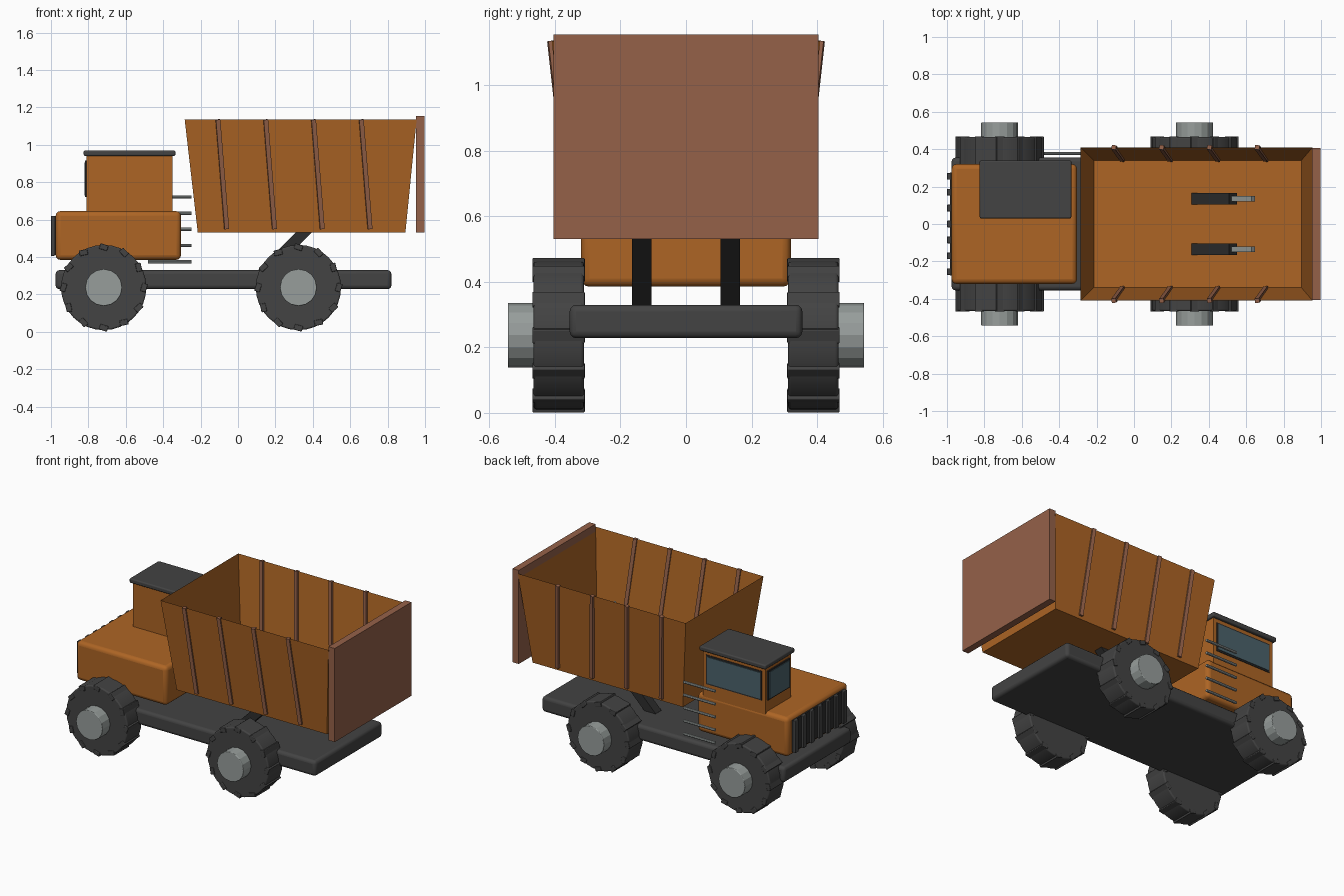
import bpy, bmesh, math
from mathutils import Vector, Matrix

cube = bpy.data.objects.get("Cube")
if cube:
    bpy.data.objects.remove(cube, do_unlink=True)


def material(name, r, g, b):
    m = bpy.data.materials.new(name)
    m.use_nodes = True
    m.diffuse_color = (r, g, b, 1)
    m.node_tree.nodes["Principled BSDF"].inputs["Base Color"].default_value = (r, g, b, 1)
    return m


ORANGE = material("orange paint", 0.42, 0.13, 0.018)
BROWN = material("brown rust", 0.30, 0.12, 0.066)
DARK = material("dark grey", 0.056, 0.056, 0.056)
BLACK = material("black", 0.026, 0.026, 0.026)
STEEL = material("steel grey", 0.31, 0.34, 0.33)
GLASS = material("window glass", 0.07, 0.125, 0.15)


def finish(name, bm, mat, bevel=0):
    bmesh.ops.recalc_face_normals(bm, faces=bm.faces)
    me = bpy.data.meshes.new(name)
    bm.to_mesh(me)
    bm.free()
    me.materials.append(mat)
    ob = bpy.data.objects.new(name, me)
    bpy.context.collection.objects.link(ob)
    if bevel:
        mod = ob.modifiers.new("bevel", "BEVEL")
        mod.width = bevel
        mod.segments = 3
    return ob


def box(name, xs, ys, zs, mat, bevel=0):
    """Box from its ranges along each axis."""
    lo, hi = Vector((xs[0], ys[0], zs[0])), Vector((xs[1], ys[1], zs[1]))
    bm = bmesh.new()
    mat4 = Matrix.Translation((lo + hi) / 2) @ Matrix.Diagonal((*(hi - lo), 1))
    bmesh.ops.create_cube(bm, size=1, matrix=mat4)
    return finish(name, bm, mat, bevel)


def rod(name, a, b, radius, sides, mat, bevel=0, turn=0):
    """Prism with the given number of sides from point a to point b."""
    a, b = Vector(a), Vector(b)
    rot = (b - a).to_track_quat("Z", "Y").to_matrix().to_4x4()
    bm = bmesh.new()
    bmesh.ops.create_cone(bm, cap_ends=True, segments=sides, radius1=radius, radius2=radius,
                          depth=(b - a).length,
                          matrix=Matrix.Translation((a + b) / 2) @ rot @ Matrix.Rotation(turn, 4, "Z"))
    return finish(name, bm, mat, bevel)


# Chassis and engine body
box("chassis", (-0.975, 0.82), (-0.355, 0.355), (0.228, 0.33), DARK, 0.02)
box("engine_body", (-0.975, -0.305), (-0.32, 0.32), (0.385, 0.645), ORANGE, 0.025)

# Offset driver cabin with roof and windows
box("cabin", (-0.81, -0.35), (0.05, 0.32), (0.63, 0.945), ORANGE)
box("cabin_roof", (-0.825, -0.335), (0.03, 0.34), (0.94, 0.97), DARK, 0.008)
box("windscreen_frame", (-0.818, -0.81), (0.07, 0.30), (0.72, 0.915), BLACK)
box("windscreen", (-0.822, -0.814), (0.08, 0.29), (0.73, 0.905), GLASS)
box("side_window_frame", (-0.785, -0.375), (0.32, 0.324), (0.72, 0.915), BLACK)
box("side_window", (-0.775, -0.385), (0.32, 0.328), (0.73, 0.905), GLASS)

# Radiator grille
box("grille_panel", (-0.985, -0.97), (-0.275, 0.275), (0.41, 0.62), BLACK)
for i in range(7):
    y = (i - 3) * 0.085
    box(f"grille_bar_{i + 1}", (-1.0, -0.98), (y - 0.018, y + 0.018), (0.405, 0.62), DARK, 0.004)

# Steps beside the cabin
for i in range(5):
    z = 0.375 + i * 0.0865
    rod(f"step_{i + 1}", (-0.48, 0.377, z), (-0.248, 0.377, z), 0.009, 8, STEEL)

# Open dump bed: a tapered shell without a lid
bm = bmesh.new()
bmesh.ops.create_cube(bm, size=2)
for v in bm.verts:
    up = v.co.z > 0
    hx, hy, mid, z = (0.62, 0.41, 0.335, 1.135) if up else (0.555, 0.34, 0.34, 0.53)
    v.co = (mid + v.co.x * hx, v.co.y * hy, z)
top = [f for f in bm.faces if f.calc_center_median().z > 1.1]
bmesh.ops.delete(bm, geom=top, context="FACES_ONLY")
finish("dump_bed", bm, ORANGE)

box("tailgate", (0.952, 0.998), (-0.405, 0.405), (0.53, 1.155), BROWN)

# Slanted ribs along both bed walls
for side, label in ((-1, "front"), (1, "back")):
    for i in range(4):
        x = -0.108 + i * 0.2555
        rod(f"bed_rib_{label}_{i + 1}", (x + 0.047, side * 0.345, 0.55), (x, side * 0.41, 1.135),
            0.017, 4, BROWN)

# Hydraulic rams, passing through the bed floor
    y = side * 0.135
    rod(f"ram_cylinder_{label}", (0.13, y, 0.31), (0.53, y, 0.71), 0.043, 4, BLACK, turn=math.pi / 4)
    rod(f"ram_piston_{label}", (0.52, y, 0.70), (0.638, y, 0.818), 0.02, 4, STEEL, turn=math.pi / 4)

# Wheels: tyre, lugs and protruding hub
R = 0.237


def wheel(name, x, side):
    rod(name + "_tyre", (x, side * 0.312, R), (x, side * 0.465, R), 0.228, 32, DARK, 0.008)
    rod(name + "_hub", (x, side * 0.33, R), (x, side * 0.544, R), 0.099, 16, STEEL, 0.004)
    bm = bmesh.new()
    for i in range(12):
        spin = Matrix.Rotation(i * math.tau / 12, 4, "Y")
        place = Matrix.Translation((0, side * 0.389, 0.216)) @ Matrix.Rotation(0.3, 4, "Y")
        bmesh.ops.create_cube(bm, size=1, matrix=Matrix.Translation((x, 0, R)) @ spin @ place
                              @ Matrix.Diagonal((0.045, 0.16, 0.03, 1)))
    finish(name + "_lugs", bm, DARK, 0.004)


for x, axle in ((-0.718, "cab"), (0.323, "bed")):
    for side, label in ((-1, "front"), (1, "back")):
        wheel(f"{axle}_wheel_{label}", x, side)

# Smooth the rounded parts, keeping hard edges
for ob in bpy.context.collection.objects:
    ob.select_set(ob.type == "MESH" and any(m.type == "BEVEL" for m in ob.modifiers))
    if ob.select_get():
        bpy.context.view_layer.objects.active = ob
bpy.ops.object.shade_smooth_by_angle(angle=math.radians(20))
